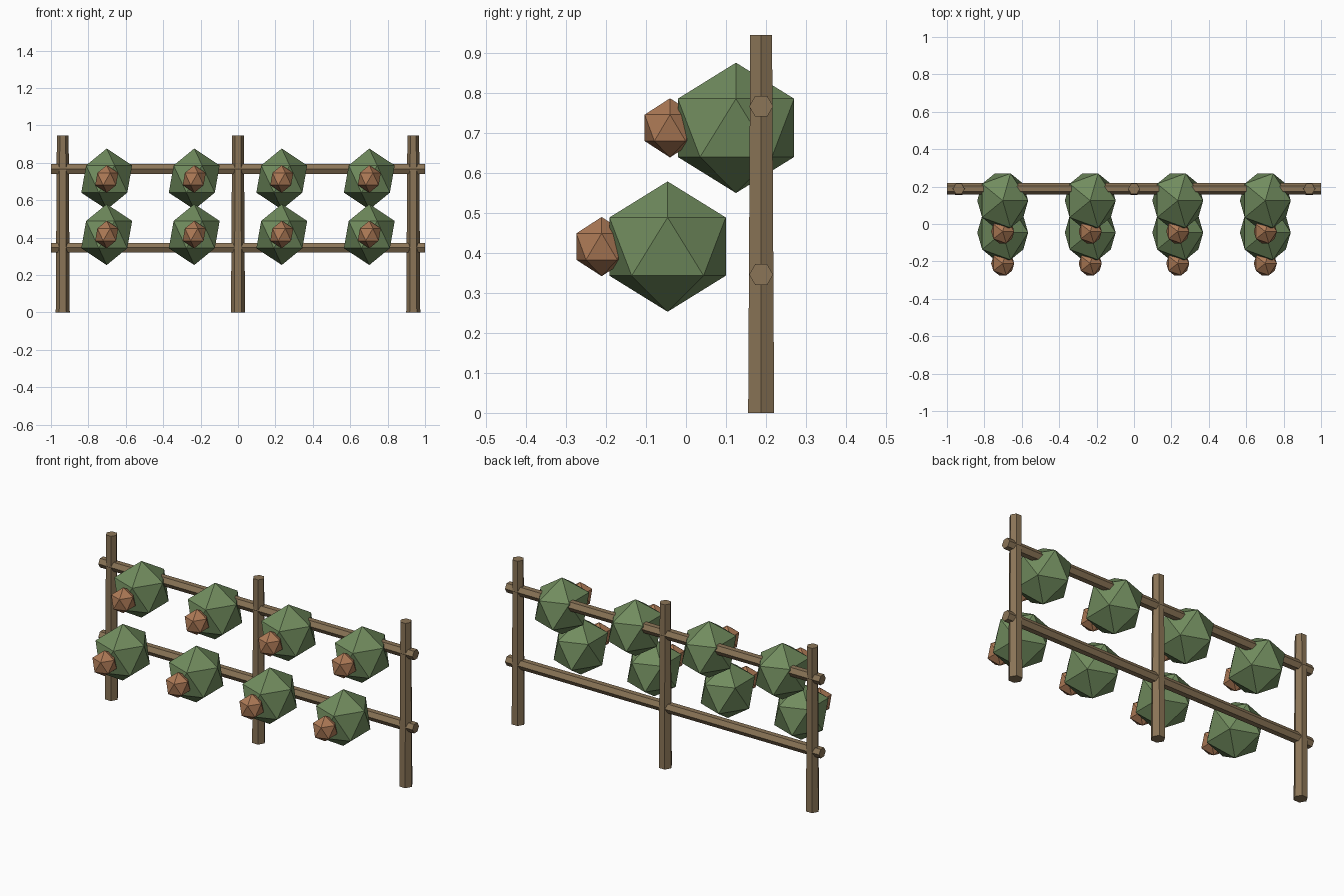
import bpy, math
from mathutils import Matrix

if "Cube" in bpy.data.objects:
    bpy.data.objects.remove(bpy.data.objects["Cube"])


def material(name, rgb):
    m = bpy.data.materials.new(name)
    lin = [((c / 255 + 0.055) / 1.055) ** 2.4 for c in rgb]
    m.diffuse_color = (*lin, 1)
    m.use_nodes = True
    m.node_tree.nodes["Principled BSDF"].inputs["Base Color"].default_value = m.diffuse_color
    return m


WOOD = material("weathered wood", (139, 117, 87))
GREEN = material("leaf green", (113, 140, 94))
BROWN = material("clay brown", (173, 122, 86))


def finish(name, mat):
    ob = bpy.context.object
    ob.name = name
    ob.data.materials.append(mat)
    return ob


def pole(name, r1, r2, length, matrix):
    # six-sided pole along local z, corner on local x
    bpy.ops.mesh.primitive_cone_add(vertices=6, radius1=r1, radius2=r2, depth=length)
    ob = finish(name, WOOD)
    ob.data.transform(matrix @ Matrix.Rotation(math.radians(30), 4, 'Z'))


def ball(name, loc, size, mat):
    # plain icosahedron, slightly squashed
    bpy.ops.mesh.primitive_ico_sphere_add(subdivisions=1, radius=1)
    ob = finish(name, mat)
    ob.data.transform(Matrix.Translation(loc) @ Matrix.Diagonal((*size, 1)))


FENCE_Y = 0.188

# tapered upright posts
for i, x in enumerate((-0.937, 0, 0.937)):
    pole(f"post_{i + 1}", 0.0375, 0.0315, 0.945, Matrix.Translation((x, FENCE_Y, 0.4725)))

# horizontal rails, corners pointing front and back
for name, z in (("lower_rail", 0.346), ("upper_rail", 0.767)):
    pole(name, 0.03, 0.03, 2.0,
         Matrix.Translation((0, FENCE_Y, z)) @ Matrix.Rotation(math.radians(90), 4, 'Y')
         @ Matrix.Rotation(math.radians(90), 4, 'Z'))

# two rows of leafy clumps, each with a fruit in front
for row, y, z in (("upper", 0.125, 0.713), ("lower", -0.046, 0.416)):
    for i in range(4):
        x = (i - 1.5) * 0.468
        ball(f"{row}_foliage_{i + 1}", (x, y, z), (0.152, 0.171, 0.163), GREEN)
        ball(f"{row}_fruit_{i + 1}", (x, y - 0.165, z), (0.069, 0.0745, 0.074), BROWN)
